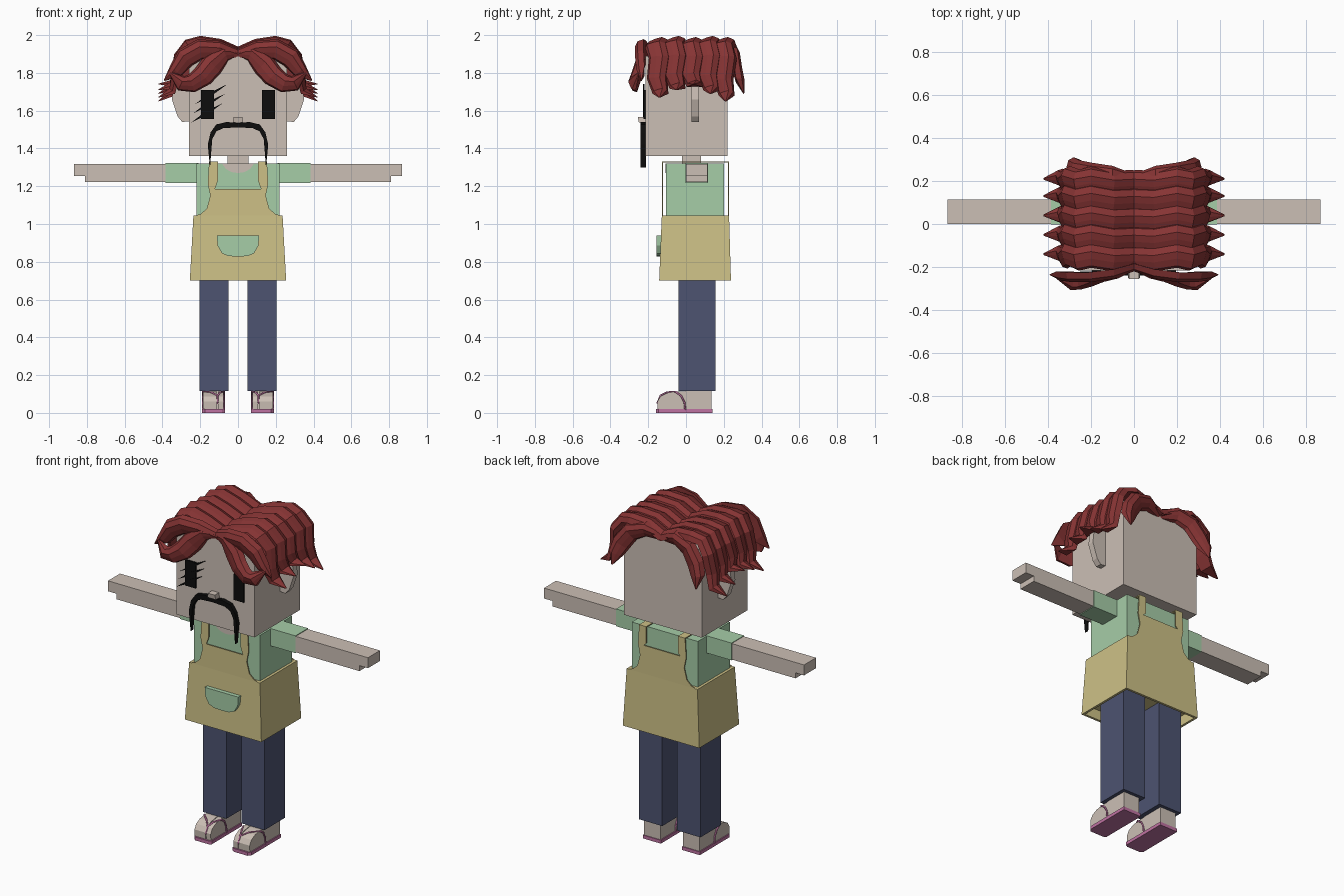
import bpy, bmesh
from mathutils import Vector

if "Cube" in bpy.data.objects:
    bpy.data.objects.remove(bpy.data.objects["Cube"], do_unlink=True)


def material(name, r, g, b):
    m = bpy.data.materials.new(name)
    m.use_nodes = True
    m.diffuse_color = (r, g, b, 1)
    m.node_tree.nodes["Principled BSDF"].inputs["Base Color"].default_value = (r, g, b, 1)
    return m


SKIN = material("skin", .60, .52, .46)
GREEN = material("shirt_green", .38, .61, .39)
APRON = material("apron_tan", .61, .53, .24)
DENIM = material("trouser_blue", .074, .087, .165)
HAIR = material("hair_red", .24, .034, .034)
BLACK = material("black", .004, .004, .004)
PINK = material("sandal_pink", .52, .17, .36)


def finish(name, bm, mat, mirror=False):
    bmesh.ops.recalc_face_normals(bm, faces=bm.faces)
    me = bpy.data.meshes.new(name)
    bm.to_mesh(me)
    bm.free()
    me.materials.append(mat)
    ob = bpy.data.objects.new(name, me)
    bpy.context.collection.objects.link(ob)
    if mirror:
        ob.modifiers.new("mirror", 'MIRROR').use_mirror_merge = False
    return ob


def loft(name, rings, mat, mirror=False):
    """Skin a row of equal-sized rings and cap both ends."""
    bm = bmesh.new()
    vs = [[bm.verts.new(p) for p in ring] for ring in rings]
    n = len(vs[0])
    for a, b in zip(vs, vs[1:]):
        for i in range(n):
            bm.faces.new((a[i], a[(i + 1) % n], b[(i + 1) % n], b[i]))
    bm.faces.new(vs[0])
    bm.faces.new(vs[-1])
    return finish(name, bm, mat, mirror)


def rect(x, y, z):
    return [(x[0], y[0], z), (x[1], y[0], z), (x[1], y[1], z), (x[0], y[1], z)]


def box(name, x, y, z, mat, mirror=False):
    return loft(name, [rect(x, y, z[0]), rect(x, y, z[1])], mat, mirror)


def front_prism(name, pts, y0, y1, mat, mirror=False):
    return loft(name, [[(x, y, z) for x, z in pts] for y in (y0, y1)], mat, mirror)


def sym(pts):
    """Complete a half outline across x = 0."""
    return pts + [(-x, z) for x, z in reversed(pts) if x > 0]


def tube(name, pts, radius, mat):
    cu = bpy.data.curves.new(name, 'CURVE')
    cu.dimensions = '3D'
    cu.bevel_depth = radius
    cu.bevel_resolution = 1
    sp = cu.splines.new('POLY')
    sp.points.add(len(pts) - 1)
    for p, co in zip(sp.points, pts):
        p.co = (*co, 1)
    cu.materials.append(mat)
    ob = bpy.data.objects.new(name, cu)
    bpy.context.collection.objects.link(ob)
    ob.modifiers.new("mirror", 'MIRROR').use_mirror_merge = False


# Asymmetric ridge section of a hair lock: (across, outward)
SECTION = [(-1, -.3), (-.85, .35), (-.3, .75), (.25, 1), (.8, .6), (1, -.3)]


def lock(name, path, widths, thick, across=None, out=None):
    path = [Vector(p) for p in path]
    rings = []
    for i, p in enumerate(path):
        t = (path[min(i + 1, len(path) - 1)] - path[max(i - 1, 0)]).normalized()
        if across:
            a = Vector(across)
            o = a.cross(t).normalized()
            if o.z + o.x < 0:
                o = -o
        else:
            o = Vector(out)
            a = t.cross(o).normalized()
            if a.z < 0:
                a = -a
        w = widths[i]
        h = thick * min(1, w / max(widths) * 1.3)
        rings.append([p + a * (u * w) + o * (v * h) for u, v in SECTION])
    return loft(name, rings, HAIR, True)


# Head, ears and neck
box("head", (-.26, .26), (-.215, .22), (1.36, 1.89), SKIN)
front_prism("ear", [(.25, 1.545), (.295, 1.54), (.32, 1.57), (.35, 1.66), (.34, 1.75), (.25, 1.76)],
            .03, .068, SKIN, True)
box("neck", (-.055, .055), (-.02, .08), (1.30, 1.37), SKIN)

# Face
box("eye", (.127, .195), (-.224, -.214), (1.555, 1.71), BLACK, True)
for i in range(3):
    z = 1.535 + i * .05
    x = -.25 + i * .012
    front_prism("eyelash", [(x, z), (x + .08, z + .04), (x + .17, z + .105), (x + .08, z + .062)],
                -.228, -.22, BLACK)
loft("nose", [rect((-.027, .027), (-.25, -.21), 1.538), rect((-.023, .023), (-.255, -.21), 1.567)], SKIN)
front_prism("moustache", sym([(0, 1.535), (.06, 1.54), (.115, 1.527), (.145, 1.485), (.16, 1.42),
                              (.148, 1.298), (.142, 1.38), (.136, 1.45), (.115, 1.49),
                              (.08, 1.507), (0, 1.512)]), -.24, -.213, BLACK)

# Hair: overlapping locks falling from the centre parting to each side
PROFILE = [(0, 1.895), (.1, 1.94), (.2, 1.955), (.26, 1.94), (.305, 1.88), (.32, 1.80), (.34, 1.745)]
for i, (y, tip) in enumerate([(-.155, 1.67), (-.065, 1.71), (.025, 1.74), (.115, 1.69), (.195, 1.65)]):
    path = []
    for k, (x, z) in enumerate(PROFILE):
        wave = .008 * (-1) ** k
        drop = max(0, 1.88 - z) * (1.76 - tip) * 4
        path.append((x, y + wave * (x > 0) + .002 * k, z - drop + .006 * (i % 2)))
    path.append((.42, y + .015, tip))
    lock("side_lock", path, [.056, .058, .06, .06, .058, .054, .042, .004], .035, across=(0, 1, 0))

lock("front_lock_upper", [(0, -.19, 1.89), (.1, -.22, 1.92), (.2, -.235, 1.925), (.28, -.235, 1.88),
                          (.33, -.23, 1.81), (.39, -.235, 1.76)],
     [.035, .05, .055, .055, .04, .004], .035, out=(0, -1, 0))
lock("front_lock_lower", [(0, -.205, 1.905), (.07, -.22, 1.905), (.135, -.235, 1.845), (.185, -.255, 1.785),
                          (.245, -.27, 1.745), (.30, -.275, 1.745), (.36, -.25, 1.80)],
     [.015, .045, .062, .058, .05, .042, .006], .035, out=(0, -1, 0))
lock("back_lock", [(0, .21, 1.895), (.1, .235, 1.925), (.19, .25, 1.895), (.245, .262, 1.82),
                   (.27, .275, 1.76), (.28, .305, 1.69)],
     [.025, .045, .055, .055, .045, .004], .035, out=(0, 1, 0))

# Shirt, sleeves and arms
box("shirt", (-.22, .22), (-.105, .202), (.80, 1.32), GREEN)
box("sleeve", (.21, .385), (-.003, .117), (1.218, 1.322), GREEN, True)
box("arm", (.37, .81), (0, .114), (1.222, 1.318), SKIN, True)
box("fingers", (.80, .867), (0, .114), (1.255, 1.318), SKIN, True)
front_prism("neckline", sym([(0, 1.27), (.035, 1.275), (.065, 1.292), (.085, 1.321), (0, 1.321)]),
            -.109, -.10, SKIN)

# Apron skirt with a hollow underside
skirt = bmesh.new()
low = [skirt.verts.new(p) for p in rect((-.255, .255), (-.142, .238), .70)]
top = [skirt.verts.new(p) for p in rect((-.236, .236), (-.128, .228), 1.045)]
for i in range(4):
    j = (i + 1) % 4
    skirt.faces.new((low[i], low[j], top[j], top[i]))
skirt.faces.new(top)
base = skirt.faces.new(low)
bmesh.ops.recalc_face_normals(skirt, faces=skirt.faces)
bmesh.ops.inset_region(skirt, faces=[base], thickness=.02)
hollow = bmesh.ops.extrude_face_region(skirt, geom=[base])["geom"]
bmesh.ops.translate(skirt, verts=[v for v in hollow if isinstance(v, bmesh.types.BMVert)], vec=(0, 0, .06))
bmesh.ops.delete(skirt, geom=[base], context='FACES_ONLY')
finish("apron_skirt", skirt, APRON)

# Apron bibs, shoulder straps and pocket
for name, y, neck in (("front_bib", -.128, 1.185), ("back_bib", .222, 1.215)):
    front_prism(name, sym([(0, 1.04), (.235, 1.04), (.195, 1.055), (.165, 1.082), (.147, 1.15),
                           (.16, 1.215), (.153, 1.332), (.106, 1.332), (.106, 1.23),
                           (.122, neck), (0, neck)]), y, y + .006, APRON)
box("shoulder_strap", (.106, .153), (-.128, .228), (1.326, 1.332), APRON, True)
front_prism("pocket", sym([(0, .828), (.05, .83), (.085, .845), (.108, .885), (.112, .938), (0, .938)]),
            -.157, -.125, GREEN)

# Legs
box("trouser_leg", (.05, .205), (-.04, .155), (.117, .80), DENIM, True)

# Feet and sandals
box("heel", (.076, .184), (-.005, .135), (.015, .12), SKIN, True)
TOE = [(0, .015), (-.15, .015), (-.152, .06), (-.135, .088), (-.10, .106), (-.05, .114), (0, .114)]
for name, x0, x1 in (("big_toe", .076, .106), ("toes", .110, .184)):
    loft(name, [[(x, y, z) for y, z in TOE] for x in (x0, x1)], SKIN, True)
sole = [(.07, -.15), (.085, -.16), (.175, -.16), (.19, -.145), (.19, .14), (.07, .14)]
loft("sandal_sole", [[(x, y, z) for x, y in sole] for z in (0, .02)], PINK, True)
for side in (.073, .187):
    tube("sandal_strap", [(.108, -.153, .05), (.108, -.135, .092), (.108 + (side - .108) * .4, -.10, .109),
                          (side, -.055, .112), (side, -.025, .09), (side, -.008, .055), (side, -.004, .015)],
         .005, PINK)
